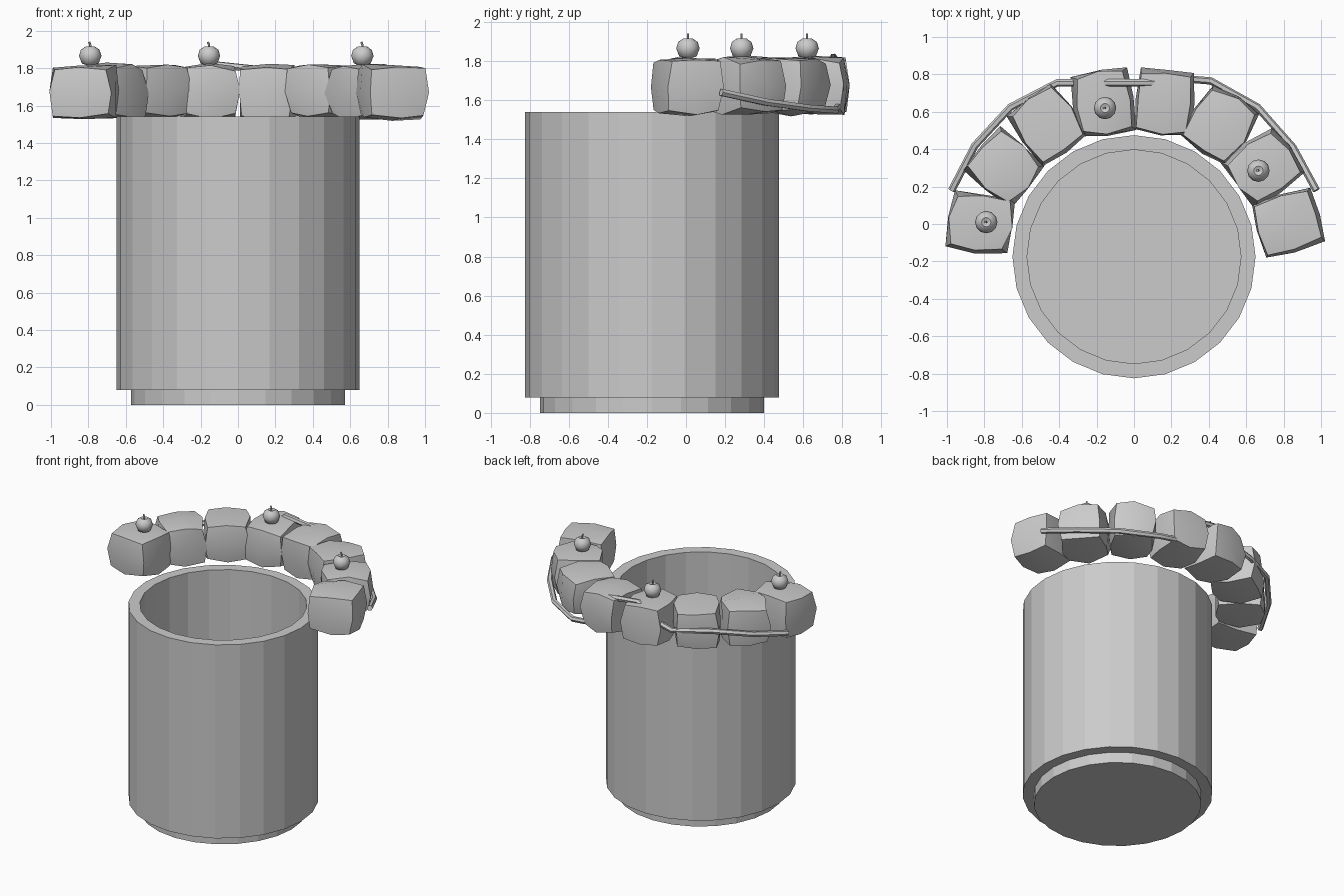
import bpy, bmesh, math, random
from mathutils import Vector

random.seed(4)
cube = bpy.data.objects.get("Cube")
if cube:
    bpy.data.objects.remove(cube, do_unlink=True)

GREY = (0.6, 0.6, 0.6, 1)
mat = bpy.data.materials.new("plain_grey")
mat.use_nodes = True
mat.diffuse_color = GREY
mat.node_tree.nodes["Principled BSDF"].inputs["Base Color"].default_value = GREY

CENTRE_Y = -0.175


def finish(bm, name, smooth_angle=None):
    bmesh.ops.recalc_face_normals(bm, faces=bm.faces)
    mesh = bpy.data.meshes.new(name)
    bm.to_mesh(mesh)
    bm.free()
    mesh.materials.append(mat)
    obj = bpy.data.objects.new(name, mesh)
    bpy.context.collection.objects.link(obj)
    if smooth_angle:
        bpy.ops.object.select_all(action="DESELECT")
        obj.select_set(True)
        bpy.context.view_layer.objects.active = obj
        bpy.ops.object.shade_smooth_by_angle(angle=math.radians(smooth_angle))
    return obj


def lathe(name, profile, sides, smooth_angle=None):
    """Turn a (radius, z) profile about the z axis and cap both ends."""
    bm = bmesh.new()
    rings = []
    for r, z in profile:
        rings.append([bm.verts.new((r * math.cos(a), r * math.sin(a), z))
                      for a in (math.tau * i / sides for i in range(sides))])
    for low, high in zip(rings, rings[1:]):
        for i in range(sides):
            j = (i + 1) % sides
            bm.faces.new((low[i], low[j], high[j], high[i]))
    bm.faces.new(rings[0])
    bm.faces.new(rings[-1])
    return finish(bm, name, smooth_angle)


def tube(name, points, radius):
    """Jointed round tube along a path."""
    curve = bpy.data.curves.new(name, "CURVE")
    curve.dimensions = "3D"
    curve.bevel_depth = radius
    curve.bevel_resolution = 1
    curve.use_fill_caps = True
    spline = curve.splines.new("POLY")
    spline.points.add(len(points) - 1)
    for p, co in zip(spline.points, points):
        p.co = (*co, 1)
    temp = bpy.data.objects.new(name + "_path", curve)
    bpy.context.collection.objects.link(temp)
    bpy.context.view_layer.update()
    mesh = temp.to_mesh()
    bm = bmesh.new()
    bm.from_mesh(mesh)
    temp.to_mesh_clear()
    bpy.data.objects.remove(temp, do_unlink=True)
    return finish(bm, name, 50)


# Open round vessel with a stepped foot
vessel = lathe("vessel", [(0.573, 0), (0.573, 0.08), (0.65, 0.08), (0.65, 1.54),
                          (0.572, 1.54), (0.572, 0.02)], 24)
vessel.location.y = CENTRE_Y

# Half ring of eight rough stones behind the rim
HALF = Vector((0.175, 0.158, 0.147))
BULGE = {1: 1.0, 2: 0.94, 3: 0.82}
for k in range(8):
    angle = math.radians(90 + 22.15 * (k - 3.5))
    bm = bmesh.new()
    bmesh.ops.create_cube(bm, size=2)
    bmesh.ops.subdivide_edges(bm, edges=bm.edges[:], cuts=1, use_grid_fill=True)
    for v in bm.verts:
        rank = sum(abs(c) > 0.5 for c in v.co)
        v.co = Vector([c * h * BULGE[rank] for c, h in zip(v.co, HALF)])
        v.co += Vector([random.uniform(-0.01, 0.01) for _ in range(3)])
    stone = finish(bm, f"stone_{k + 1}", 50)
    stone.location = (0.842 * math.cos(angle), CENTRE_Y + 0.842 * math.sin(angle), 1.673)
    stone.rotation_euler.z = angle + random.uniform(-0.12, 0.12)

# Little fruits with stems on top of three stones
for n, (x, y) in enumerate([(-0.79, 0.01), (-0.155, 0.62), (0.665, 0.285)], 1):
    fruit = lathe(f"fruit_{n}", [(0.018, -0.05), (0.045, -0.04), (0.06, 0), (0.05, 0.033),
                                 (0.025, 0.05), (0.005, 0.04)], 12, 60)
    fruit.location = (x, y, 1.865)
    tube(f"fruit_stem_{n}", [(x, y, 1.9), (x, y, 1.925), (x - 0.006, y, 1.94)], 0.006)

# Vines trailing round the outside of the stones
tube("left_side_vine", [(-0.975, 0.18, 1.59), (-0.85, 0.42, 1.64), (-0.66, 0.625, 1.69),
                        (-0.41, 0.755, 1.68), (-0.29, 0.755, 1.71), (-0.13, 0.755, 1.82),
                        (0.14, 0.755, 1.79)], 0.02)
tube("right_side_vine", [(0.975, 0.18, 1.64), (0.85, 0.41, 1.59), (0.66, 0.625, 1.56),
                         (0.41, 0.765, 1.55), (0.17, 0.785, 1.58), (0.12, 0.755, 1.65)], 0.02)
